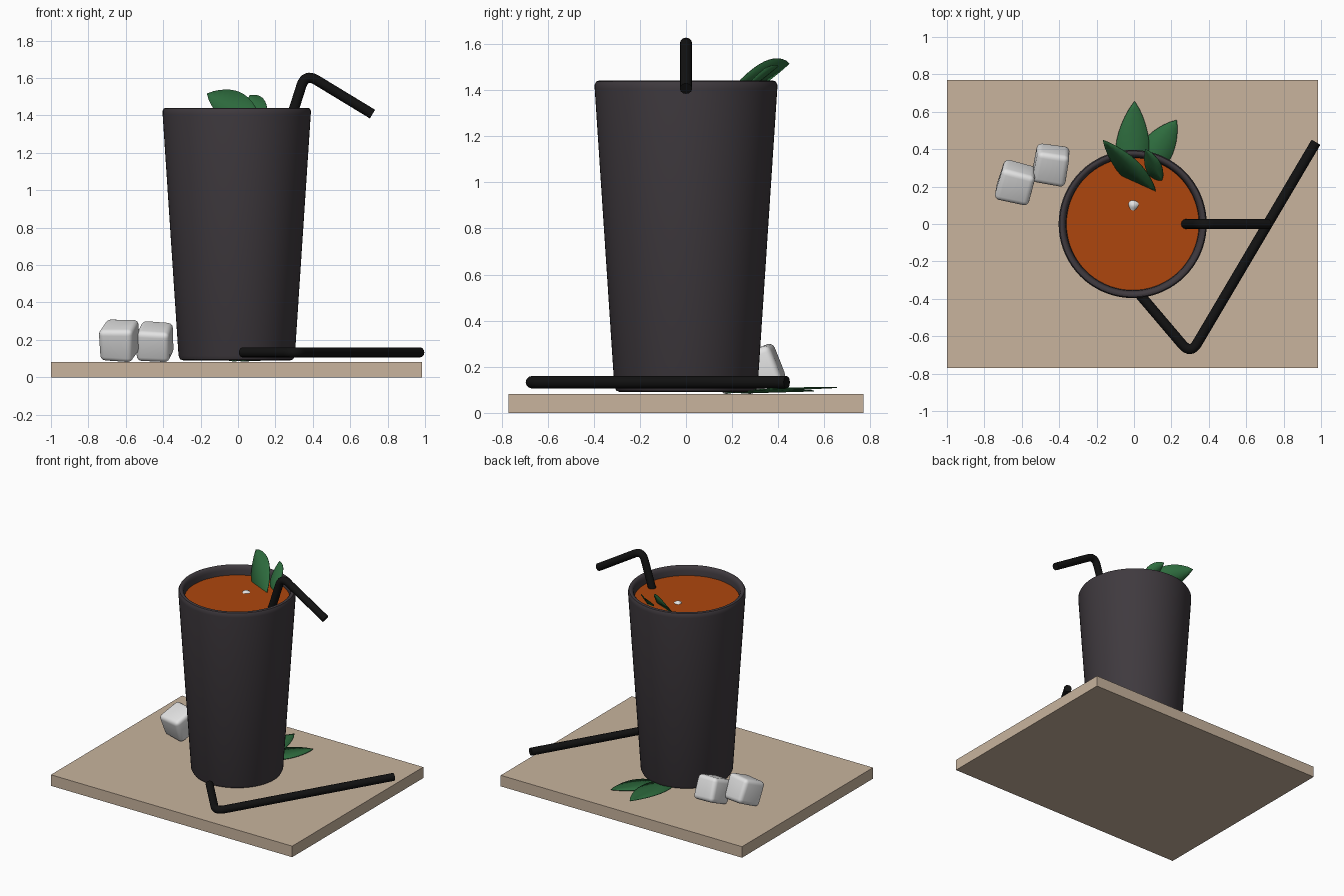
import bpy, bmesh, math, random
from mathutils import Vector, Matrix

if "Cube" in bpy.data.objects:
    bpy.data.objects.remove(bpy.data.objects["Cube"])

random.seed(4)


def material(name, rgb):
    m = bpy.data.materials.new(name)
    m.diffuse_color = (*rgb, 1)
    m.use_nodes = True
    m.node_tree.nodes["Principled BSDF"].inputs["Base Color"].default_value = m.diffuse_color
    return m


WOOD = material("pale_wood", (0.58, 0.455, 0.34))
CUP = material("dark_cup", (0.05, 0.042, 0.049))
DRINK = material("orange_drink", (0.42, 0.062, 0.004))
BLACK = material("black_straw", (0.006, 0.006, 0.006))
ICE = material("ice_white", (0.76, 0.76, 0.76))
GREEN = material("mint_green", (0.027, 0.15, 0.048))


def smooth(obj, angle=40):
    bpy.ops.object.select_all(action='DESELECT')
    obj.select_set(True)
    bpy.context.view_layer.objects.active = obj
    bpy.ops.object.shade_smooth_by_angle(angle=math.radians(angle))


def add(name, bm, mat, angle=None):
    bmesh.ops.recalc_face_normals(bm, faces=bm.faces)
    me = bpy.data.meshes.new(name)
    bm.to_mesh(me)
    bm.free()
    me.materials.append(mat)
    obj = bpy.data.objects.new(name, me)
    bpy.context.collection.objects.link(obj)
    if angle:
        smooth(obj, angle)
    return obj


def lathe(name, profile, mat, cx, n=72):
    """Spin a (radius, z) profile round the cup axis."""
    bm = bmesh.new()
    vs = [bm.verts.new((r, 0, z)) for r, z in profile]
    es = [bm.edges.new(p) for p in zip(vs, vs[1:])]
    bmesh.ops.spin(bm, geom=vs + es, axis=(0, 0, 1), cent=(0, 0, 0),
                   angle=math.tau, steps=n, use_duplicate=False)
    bmesh.ops.remove_doubles(bm, verts=bm.verts, dist=1e-4)
    bmesh.ops.translate(bm, verts=bm.verts, vec=(cx, 0, 0))
    return add(name, bm, mat, 40)


def straw(name, a, corner, b, r=0.027, round_r=0.07):
    """Tube from a to b with a rounded bend at the corner."""
    a, c, b = Vector(a), Vector(corner), Vector(b)
    p = c + (a - c).normalized() * round_r
    q = c + (b - c).normalized() * round_r
    pts = [a] + [p * (1 - t) ** 2 + c * 2 * t * (1 - t) + q * t * t
                 for t in (i / 8 for i in range(9))] + [b]
    cu = bpy.data.curves.new(name, 'CURVE')
    cu.dimensions = '3D'
    cu.bevel_depth = r
    cu.bevel_resolution = 4
    cu.use_fill_caps = True
    sp = cu.splines.new('POLY')
    sp.points.add(len(pts) - 1)
    for s, co in zip(sp.points, pts):
        s.co = (*co, 1)
    cu.materials.append(BLACK)
    obj = bpy.data.objects.new(name, cu)
    bpy.context.collection.objects.link(obj)
    bpy.ops.object.select_all(action='DESELECT')
    obj.select_set(True)
    bpy.context.view_layer.objects.active = obj
    bpy.ops.object.convert(target='MESH')
    smooth(bpy.context.object, 50)


def ice(name, x, y, rot, size, bottom=None, top=None):
    """Rounded, slightly uneven cube placed by its lowest or highest point."""
    bm = bmesh.new()
    bmesh.ops.create_cube(bm, size=size)
    for v in bm.verts:
        v.co += Vector([random.uniform(-0.007, 0.007) for _ in range(3)])
    bmesh.ops.bevel(bm, geom=bm.edges[:], offset=size * 0.16, segments=4,
                    profile=0.5, affect='EDGES')
    m = Matrix.Rotation(rot[2], 3, 'Z') @ Matrix.Rotation(rot[1], 3, 'Y') @ Matrix.Rotation(rot[0], 3, 'X')
    for v in bm.verts:
        v.co = m @ v.co
    zs = [v.co.z for v in bm.verts]
    dz = bottom - min(zs) if bottom is not None else top - max(zs)
    bmesh.ops.translate(bm, verts=bm.verts, vec=(x, y, dz))
    add(name, bm, ICE, 60)


def leaf(name, base, tip, half, fold=0.012, n=12):
    """Pointed leaf: half is the vector from midrib to the widest edge."""
    base, tip, half = Vector(base), Vector(tip), Vector(half)
    nrm = (tip - base).cross(half).normalized()
    if nrm.z < 0:
        nrm = -nrm
    bm = bmesh.new()
    rows = []
    for i in range(n + 1):
        t = i / n
        w = math.sin(math.pi * t ** 0.9) ** 0.8 if 0 < i < n else 0.02
        mid = base.lerp(tip, t)
        rows.append([bm.verts.new(mid + half * w * k + nrm * fold * w * abs(k))
                     for k in (-1, 0, 1)])
    for r0, r1 in zip(rows, rows[1:]):
        for k in (0, 1):
            bm.faces.new((r0[k], r0[k + 1], r1[k + 1], r1[k]))
    obj = add(name, bm, GREEN, 30)
    mod = obj.modifiers.new("thickness", 'SOLIDIFY')
    mod.thickness = 0.004
    mod.offset = 0


# Serving board
bm = bmesh.new()
bmesh.ops.create_cube(bm, size=1)
for v in bm.verts:
    v.co = (-0.0075 + v.co.x * 1.985, v.co.y * 1.54, 0.041 + v.co.z * 0.082)
add("board", bm, WOOD)

# Tapered tumbler with rounded foot and lip, and the drink inside
CX = -0.007
lathe("cup", [(0, 0.09), (0.285, 0.09), (0.302, 0.096), (0.311, 0.115),
              (0.396, 1.405), (0.396, 1.425), (0.39, 1.437), (0.38, 1.441),
              (0.371, 1.439), (0.362, 1.43), (0.357, 1.41), (0.354, 1.37),
              (0.28, 0.15), (0, 0.14)], CUP, CX)
lathe("drink", [(0, 1.374), (0.354, 1.374), (0.285, 0.25), (0, 0.25)], DRINK, CX)

# Straws: one in the cup, one lying on the board
straw("cup_straw", (-0.04, 0, 0.37), (0.36, 0, 1.625), (0.719, 0, 1.407))
straw("loose_straw", (0.025, -0.37, 0.133), (0.303, -0.697, 0.133), (0.973, 0.437, 0.133))

# Ice: two cubes on the board, one floating with a corner showing
R = math.radians
ice("ice_cube_left", -0.633, 0.222, (R(23), R(3), R(-14)), 0.178, bottom=0.082)
ice("ice_cube_right", -0.446, 0.318, (R(23), R(4), R(-10)), 0.178, bottom=0.082)
ice("floating_ice", 0.0, 0.1, (R(45), R(35), R(20)), 0.18, top=1.389)

# Mint sprig leaning on the rim
leaf("cup_leaf_large", (0.115, 0.174, 1.37), (-0.165, 0.447, 1.515), (0.04, 0.04, 0.075))
leaf("cup_leaf_small", (0.15, 0.235, 1.375), (0.06, 0.40, 1.505), (0.035, 0.025, 0.04))

# Mint leaves on the board beside the cup
leaf("board_leaf_large", (-0.02, 0.17, 0.086), (0.003, 0.655, 0.11), (0.09, 0, 0), 0.008)
leaf("board_leaf_small", (0.02, 0.24, 0.086), (0.228, 0.555, 0.095), (0.07, -0.05, 0), 0.008)
